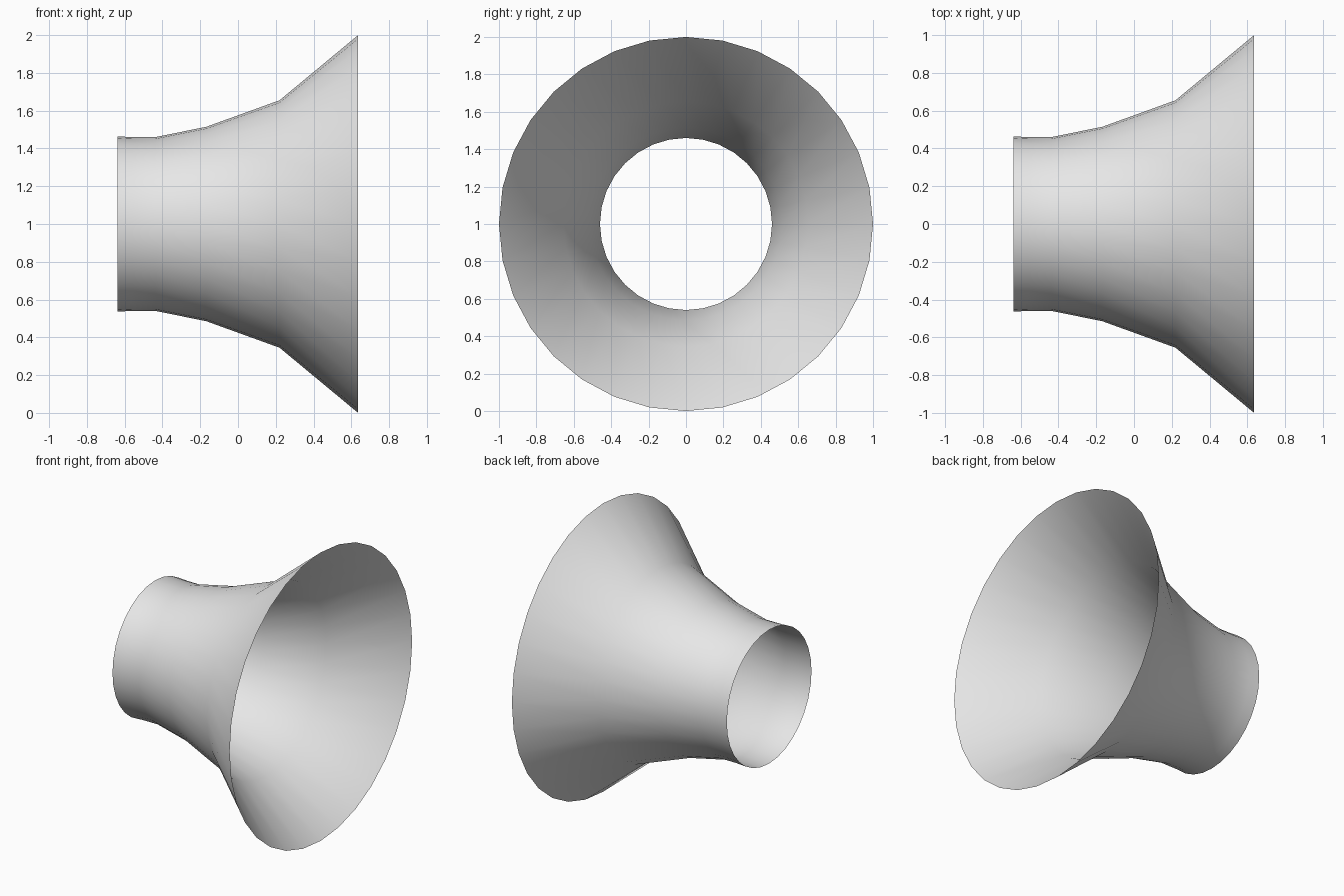
import bpy
import bmesh
import math

cube = bpy.data.objects.get("Cube")
if cube:
    bpy.data.objects.remove(cube, do_unlink=True)

# Single pale grey finish
grey = bpy.data.materials.new("pale grey")
grey.use_nodes = True
colour = (0.8, 0.8, 0.8, 1)
grey.diffuse_color = colour
grey.node_tree.nodes["Principled BSDF"].inputs["Base Color"].default_value = colour

SIDES = 32
# Horn profile: position along x, radius
PROFILE = [(-0.638, 0.464), (-0.56, 0.46), (-0.437, 0.46),
           (-0.167, 0.515), (0.22, 0.655), (0.636, 1.0)]

# Open flared tube, revolved around the x axis
bm = bmesh.new()
rings = []
for x, r in PROFILE:
    angles = [2 * math.pi * i / SIDES for i in range(SIDES)]
    rings.append([bm.verts.new((x, r * math.cos(a), 1 + r * math.sin(a)))
                  for a in angles])
for near, far in zip(rings, rings[1:]):
    for i in range(SIDES):
        j = (i + 1) % SIDES
        face = bm.faces.new((near[i], near[j], far[j], far[i]))
        face.smooth = True

# Turn the faces outward
bm.normal_update()
for face in bm.faces:
    centre = face.calc_center_median()
    if face.normal.y * centre.y + face.normal.z * (centre.z - 1) < 0:
        face.normal_flip()

mesh = bpy.data.meshes.new("flared_horn")
bm.to_mesh(mesh)
bm.free()
mesh.materials.append(grey)
horn = bpy.data.objects.new("flared_horn", mesh)
bpy.context.collection.objects.link(horn)
